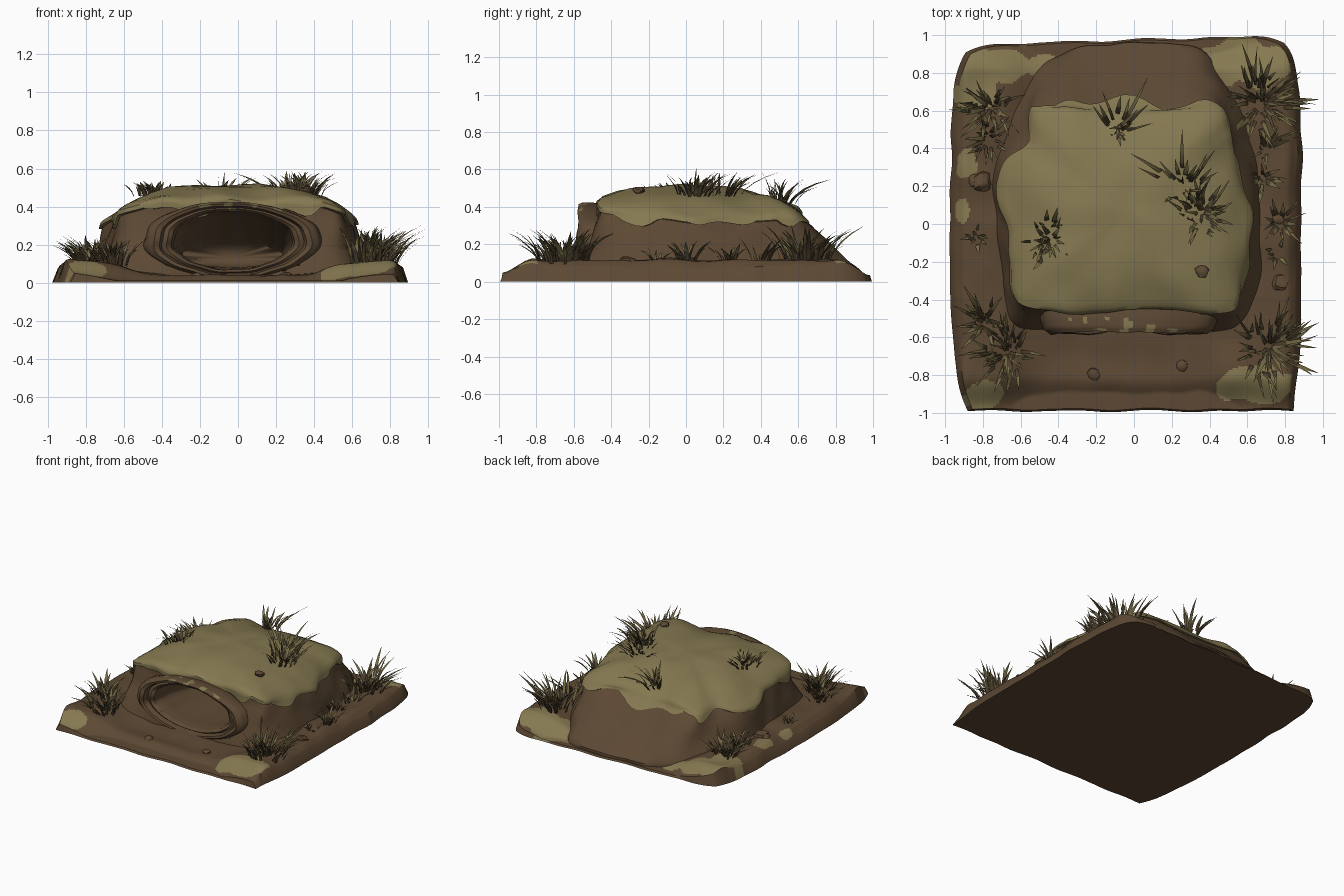
import bpy, bmesh, math, random
from mathutils import Vector, noise

random.seed(7)
cube = bpy.data.objects.get("Cube")
if cube:
    bpy.data.objects.remove(cube)


def material(name, rgb):
    m = bpy.data.materials.new(name)
    m.use_nodes = True
    m.diffuse_color = (*rgb, 1)
    m.node_tree.nodes["Principled BSDF"].inputs["Base Color"].default_value = (*rgb, 1)
    return m


EARTH = material("earth brown", (.109, .066, .034))
MOSS = material("moss olive", (.235, .19, .082))
GRASS_DARK = material("grass root brown", (.08, .056, .028))
GRASS = material("grass olive", (.175, .145, .06))


def wobble(p, freq, seed=0.0):
    return noise.noise(Vector(p) * freq + Vector((seed, seed, seed)))


def finish(name, bm, mats, angle=40, rule=None, recalc=True):
    """Turn a bmesh into an object, painting faces by an optional rule."""
    if recalc:
        bmesh.ops.recalc_face_normals(bm, faces=bm.faces[:])
    if rule:
        for f in bm.faces:
            f.material_index = int(rule(f))
    mesh = bpy.data.meshes.new(name)
    bm.to_mesh(mesh)
    bm.free()
    for m in mats:
        mesh.materials.append(m)
    mesh.shade_smooth()
    mesh.set_sharp_from_angle(angle=math.radians(angle))
    obj = bpy.data.objects.new(name, mesh)
    bpy.context.collection.objects.link(obj)


def loft(rings, end):
    """Skin closed rings of equal length and close them at an end point."""
    bm = bmesh.new()
    loops = [[bm.verts.new(p) for p in r] for r in rings]
    n = len(loops[0])
    for a, b in zip(loops, loops[1:]):
        for i in range(n):
            bm.faces.new((a[i], a[(i + 1) % n], b[(i + 1) % n], b[i]))
    tip = bm.verts.new(end)
    for i in range(n):
        bm.faces.new((loops[-1][i], loops[-1][(i + 1) % n], tip))
    return bm


def smooth_loop(pts, steps=6):
    out, n = [], len(pts)
    for i in range(n):
        a, b, c, d = (Vector(pts[(i + k) % n]) for k in (-1, 0, 1, 2))
        for s in range(steps):
            t = s / steps
            out.append(b + (c - a) * (t / 2) + (a * 2 - b * 5 + c * 4 - d) * (t * t / 2)
                       + (b * 3 - a - c * 3 + d) * (t ** 3 / 2))
    return out


def smoothstep(lo, hi, v):
    t = min(1, max(0, (v - lo) / (hi - lo)))
    return t * t * (3 - 2 * t)


# Moss patches on the ground: centre and radii
PATCHES = [(-.7, .84, .27, .09), (-.83, .72, .11, .13), (-.89, .32, .06, .08), (-.91, .07, .04, .07),
           (.59, .85, .23, .14), (-.79, -.91, .1, .08), (.66, -.86, .2, .11)]


def mossy(f):
    c = f.calc_center_median()
    edge = 1 + .8 * wobble((c.x, c.y, 0), 8)
    return f.normal.z > .3 and any(((c.x - x) / a) ** 2 + ((c.y - y) / b) ** 2 < edge for x, y, a, b in PATCHES)


# Ground slab with a sunken middle and falling borders
def ground_height(x, y):
    across, along = abs(x + .04) / .92, abs(y) / .98
    h = .115 - .075 * (1 - smoothstep(.35, .75, abs(x + .04)))
    h += .02 * wobble((x, y, 0), 5) - .045 * smoothstep(.92, 1, across)
    return max(.012, h - .075 * smoothstep(.82, 1, along))


bm = bmesh.new()
bmesh.ops.create_grid(bm, x_segments=180, y_segments=180, size=1)
for v in bm.verts:
    u, w = v.co.x, v.co.y
    left = -.945 + (.05 * w ** 4 + .03 * w ** 14 if w > 0 else .09 * w ** 4)
    right = .86 - .04 * w ** 4 - (.05 * w ** 14 if w > 0 else 0)
    x = left + (right - left) * (u + 1) / 2 + .015 * wobble((0, w, 0), 4)
    y = w * (.965 + .025 * u - .04 * u ** 10 if w > 0 else .98) + .012 * wobble((u, 0, 0), 4)
    v.co = (x, y, ground_height(x, y))
border = [e for e in bm.edges if e.is_boundary]
for v in bmesh.ops.extrude_edge_only(bm, edges=border)["geom"]:
    if isinstance(v, bmesh.types.BMVert):
        v.co = (v.co.x * 1.03, v.co.y * 1.01, 0)
bmesh.ops.contextual_create(bm, geom=[e for e in bm.edges if e.is_boundary])
finish("ground_slab", bm, [EARTH, MOSS], rule=mossy)

# Mound outlines: shoulder x, y and foot x, y
OUTLINE = [(-.6, -.4, -.66, -.52), (-.42, -.45, -.46, -.57), (-.2, -.46, -.22, -.57), (0, -.44, 0, -.57),
           (.25, -.45, .25, -.57), (.42, -.46, .45, -.57), (.53, -.43, .62, -.51), (.56, -.25, .7, -.28),
           (.59, -.05, .7, -.03), (.58, .12, .69, .2), (.5, .36, .65, .45), (.49, .48, .56, .66),
           (.43, .58, .38, .9), (.2, .6, .2, .95), (-.1, .58, -.1, .95), (-.35, .61, -.36, .92),
           (-.51, .57, -.5, .83), (-.54, .42, -.66, .6), (-.64, .33, -.74, .4), (-.69, .18, -.77, .2),
           (-.65, 0, -.75, 0), (-.64, -.2, -.72, -.25)]
shoulder = smooth_loop([(a, b, 0) for a, b, c, d in OUTLINE])
foot = smooth_loop([(c, d, 0) for a, b, c, d in OUTLINE])
N = len(foot)
CENTRE = Vector((-.05, .08, 0))


def wall(i, z, grow=1.0):
    p = foot[i].lerp(shoulder[i], min(1, max(0, (z - .03) / .33)))
    p = CENTRE + (p - CENTRE) * grow * (1 + .03 * wobble((p.x, p.y, z), 6))
    return Vector((p.x, p.y, z))


def dome(i, s, drop=0.0, grow=1.0):
    p = wall(i, .4, grow)
    p = CENTRE + (Vector((p.x, p.y, 0)) - CENTRE) * s
    side = max(0, abs(p.x + .03) - .32)
    p.z = .515 - .1 * s ** 2.4 - .05 * p.y - .7 * side * side + .02 * wobble(p, 5) - drop
    return p


DOME_STEPS = (.96, .9, .8, .68, .54, .4, .26, .12)

# Earth mound, opened at the front for the burrow
rings = [[wall(i, .005 + (dome(i, 1, .035).z - .005) * k / 14) for i in range(N)] for k in range(15)]
rings += [[dome(i, s, .035) for i in range(N)] for s in DOME_STEPS]
bm = loft(rings, (CENTRE.x, CENTRE.y, .47))
HOLE = Vector((-.03, 0, .22))


def in_hole(f):
    c = f.calc_center_median() - HOLE
    return c.y < -.35 and (c.x / .43) ** 2 + (c.z / .19) ** 2 < 1


bmesh.ops.delete(bm, geom=[f for f in bm.faces if in_hole(f)], context="FACES")
finish("earth_mound", bm, [EARTH])


# Moss cap with a scalloped hem
def hem(i):
    a = math.tau * i / N
    z = .325 + .025 * math.sin(9 * a) + .02 * math.sin(17 * a + 1) + .06 * smoothstep(-.3, -.43, shoulder[i].y)
    return min(z, dome(i, 1).z - .03)


rings = [[wall(i, hem(i), .98) for i in range(N)]]
rings += [[wall(i, hem(i) + (dome(i, 1).z - hem(i)) * k / 4, 1.025) for i in range(N)] for k in range(4)]
rings += [[dome(i, s, 0, 1.025) for i in range(N)] for s in DOME_STEPS]
finish("moss_cap", loft(rings, (CENTRE.x, CENTRE.y, .51)), [MOSS], 55)

# Burrow rim and tunnel: depth, half width, half height, drop of the centre
PROFILE = [(-.42, .47, .185, 0), (-.5, .47, .2, 0), (-.555, .455, .2, 0), (-.58, .42, .19, 0),
           (-.575, .39, .178, 0), (-.535, .375, .17, 0), (-.545, .35, .163, 0), (-.53, .325, .152, 0),
           (-.46, .31, .148, 0), (-.36, .31, .145, .005), (-.1, .29, .1, .045), (.16, .25, .045, .09)]
rings = []
for a, b in zip(PROFILE, PROFILE[1:]):
    for k in range(3):
        y, wide, high, drop = Vector(a).lerp(Vector(b), k / 3)
        ring = []
        for i in range(120):
            t = math.tau * i / 120
            n = wobble((math.cos(t), y, math.sin(t)), 2.5)
            ring.append(HOLE + Vector((wide * math.cos(t) * (1 + .05 * n), y + .015 * n,
                                       high * math.sin(t) * (1 + .06 * n) - drop)))
        rings.append(ring)


def rim_moss(f):
    c = f.calc_center_median()
    return c.z > .375 and c.y < -.48 and wobble(c, 15) > .32


finish("burrow_rim", loft(rings, HOLE + Vector((0, .16, -.09))), [EARTH, MOSS], rule=rim_moss)


# Curved tapering grass blades gathered in tufts
def tuft(name, base, count, length, spread, lean=(0, 0)):
    bm = bmesh.new()
    for _ in range(count):
        a = random.uniform(0, math.tau)
        out = Vector((math.cos(a), math.sin(a), 0))
        root = Vector(base) + out * random.uniform(0, spread)
        size = length * random.uniform(.45, 1)
        heading = out * random.uniform(.3, .9) + Vector((*lean, 0))
        side = Vector((-heading.y, heading.x, random.uniform(-.4, .4))).normalized()
        curl = side * random.uniform(-.25, .25)
        width = random.uniform(.008, .016)
        split = random.choice((1, 2, 2, 3))
        pairs = []
        for k in range(5):
            t = k / 4
            p = root + heading * (size * t * (.5 + .5 * t)) + curl * (size * t * t)
            p.z += size * (t - .25 * t * t) - .02
            w = side * width * (.7 + t - 1.65 * t * t)
            pairs.append([bm.verts.new((max(-.98, min(.98, q.x)), q.y, q.z)) for q in (p - w, p + w)])
        for k, (p, q) in enumerate(zip(pairs, pairs[1:])):
            f = bm.faces.new((p[0], p[1], q[1], q[0]))
            f.material_index = int(k >= split)
    finish(name, bm, [GRASS_DARK, GRASS], recalc=False)


TUFTS = [("back_right", -.76, .62, 50, .2, .1), ("side_right", -.78, .45, 24, .15, .07),
         ("back_left", .68, .64, 64, .27, .13), ("side_left_a", .7, .4, 14, .17, .05),
         ("side_left_b", .68, .24, 16, .15, .05), ("side_left_c", .78, .01, 14, .17, .05),
         ("side_left_d", .76, -.16, 8, .1, .04), ("middle_right", -.84, -.07, 12, .1, .04),
         ("front_right", -.67, -.68, 56, .19, .11), ("front_right_b", -.79, -.52, 30, .18, .08),
         ("front_left", .72, -.65, 76, .25, .14)]
for name, x, y, count, length, spread in TUFTS:
    tuft("grass_" + name, (x, y, ground_height(x, y)), count, length, spread, (.18 if x > 0 else -.12, 0))
tuft("grass_cap_large", (.36, .06, .475), 52, .17, .11, (.2, .2))
tuft("grass_cap_tall", (.25, .22, .475), 22, .19, .11, (-.2, .55))
tuft("grass_cap_right", (-.44, -.09, .475), 40, .11, .11)
tuft("grass_cap_back", (-.09, .52, .435), 24, .2, .07, (.1, .55))

# Loose clods of earth
CLODS = [(-.8, .22, .12, .05), (-.85, .23, .11, .035), (.36, -.25, .485, .035), (.77, -.31, .11, .045),
         (.76, .02, .11, .035), (-.21, -.8, .035, .035), (.25, -.75, .035, .03)]
for k, (x, y, z, r) in enumerate(CLODS):
    bm = bmesh.new()
    bmesh.ops.create_icosphere(bm, subdivisions=2, radius=r)
    for v in bm.verts:
        v.co *= 1 + .5 * wobble(v.co, 25, k)
        v.co = Vector((x, y, z)) + Vector((v.co.x, v.co.y, v.co.z * .6))
    finish(f"clod_{k + 1}", bm, [EARTH], 30)
